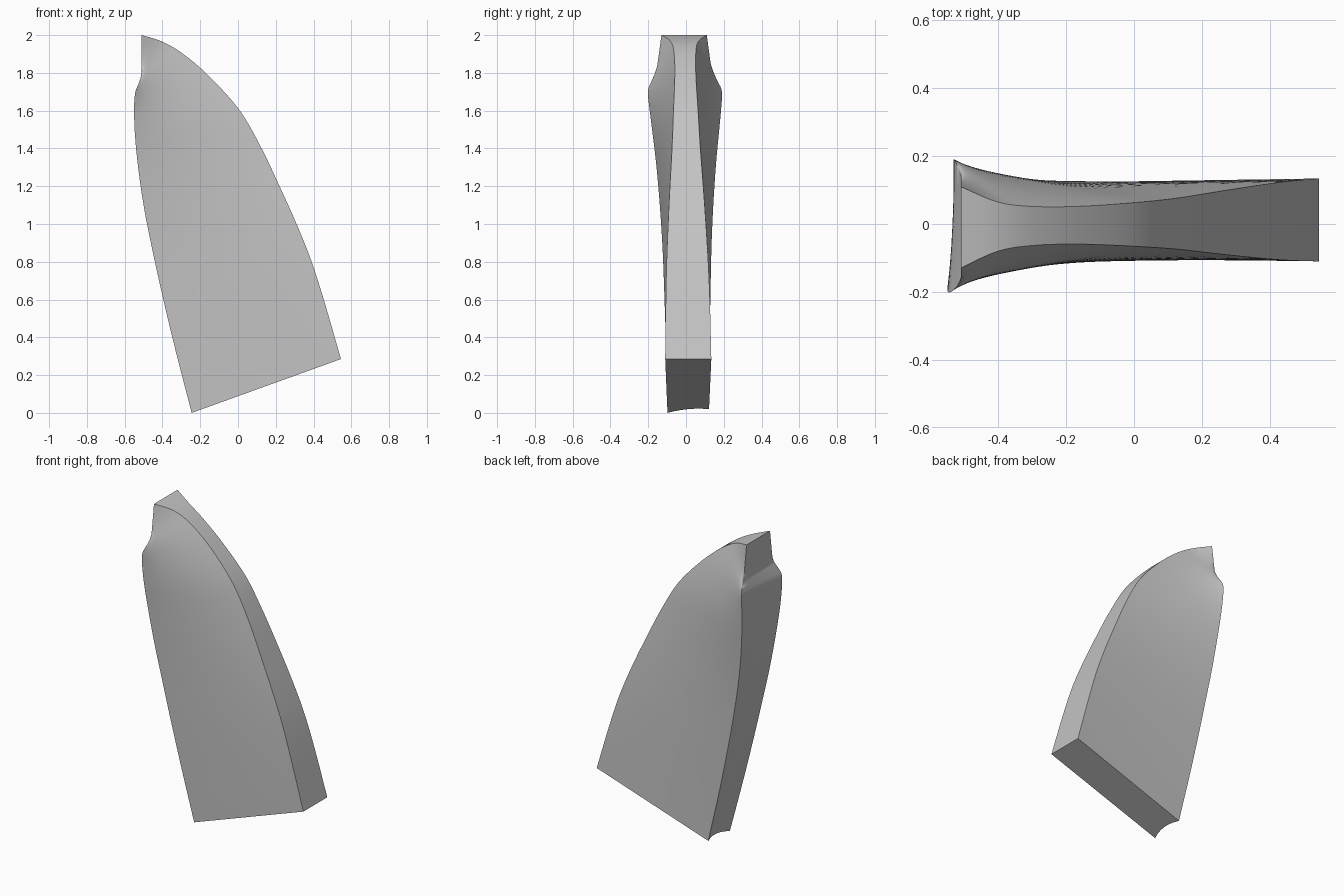
import bpy, bmesh, math
from mathutils import Vector

cube = bpy.data.objects.get("Cube")
if cube:
    bpy.data.objects.remove(cube, do_unlink=True)

grey = bpy.data.materials.new("plain grey")
grey.use_nodes = True
colour = (0.55, 0.55, 0.55, 1)
grey.diffuse_color = colour
grey.node_tree.nodes["Principled BSDF"].inputs["Base Color"].default_value = colour

# Key sections from the base to the tip: (x, z, half thickness) of each edge
wide_edge = [Vector(v) for v in (
    (-.245, 0, .11), (-.328, .32, .115), (-.40, .62, .122), (-.457, .88, .13),
    (-.50, 1.1, .142), (-.53, 1.31, .158), (-.546, 1.48, .176), (-.55, 1.61, .19),
    (-.545, 1.69, .196), (-.53, 1.735, .185), (-.51, 1.78, .15))]
narrow_edge = [Vector(v) for v in (
    (.545, .285, .122), (.46, .58, .117), (.39, .8, .11), (.31, 1.0, .1),
    (.22, 1.2, .088), (.125, 1.4, .075), (.01, 1.6, .065), (-.15, 1.78, .056),
    (-.29, 1.9, .057), (-.4, 1.965, .072), (-.51, 2.0, .12))]

STEPS, SIDE, RIM = 5, 16, 6


def spline(points, t):
    """Smooth curve through the key points."""
    last = len(points) - 1
    i = min(int(t), last - 1)
    f = t - i
    a, b, c, d = (points[min(max(k, 0), last)] for k in range(i - 1, i + 3))
    return (2 * b + (c - a) * f + (2 * a - 5 * b + 4 * c - d) * f * f
            + (3 * b - a - 3 * c + d) * f ** 3) / 2


def section(t):
    """Closed outline: front side, narrow rim, back side, wide rim."""
    u = t / (len(wide_edge) - 1)
    a, b = spline(wide_edge, t), spline(narrow_edge, t)
    shift = .012 - .022 * u
    skew = .025 * math.sin(math.pi * u)

    def point(s, side):
        p = a.lerp(b, s)
        back = (1 - s) * (side + 1) / 2
        hollow = .02 * (1 - u) * (1 - s) * (1 - side * side)
        lift = .02 * (1 - u) * back
        return Vector((p.x + skew * back + hollow, shift + side * p.z, p.y + lift + hollow / 2))

    ring = [point(i / SIDE, -1) for i in range(SIDE)]
    ring += [point(1, -1 + 2 * i / RIM) for i in range(RIM)]
    ring += [point(1 - i / SIDE, 1) for i in range(SIDE)]
    ring += [point(0, 1 - 2 * i / RIM) for i in range(RIM)]
    return ring


# Curved blade lofted through the sections, closed by flat ends
bm = bmesh.new()
rows = (len(wide_edge) - 1) * STEPS
rings = [[bm.verts.new(p) for p in section(r / STEPS)] for r in range(rows + 1)]
for low, high in zip(rings, rings[1:]):
    for i in range(len(low)):
        j = (i + 1) % len(low)
        bm.faces.new((low[i], low[j], high[j], high[i]))
bm.faces.new(rings[0][::-1])
bm.faces.new(rings[-1])
bmesh.ops.recalc_face_normals(bm, faces=bm.faces)

mesh = bpy.data.meshes.new("curved_blade")
bm.to_mesh(mesh)
bm.free()
mesh.materials.append(grey)
blade = bpy.data.objects.new("curved_blade", mesh)
bpy.context.collection.objects.link(blade)
bpy.context.view_layer.objects.active = blade
blade.select_set(True)
bpy.ops.object.shade_smooth_by_angle(angle=math.radians(35))
